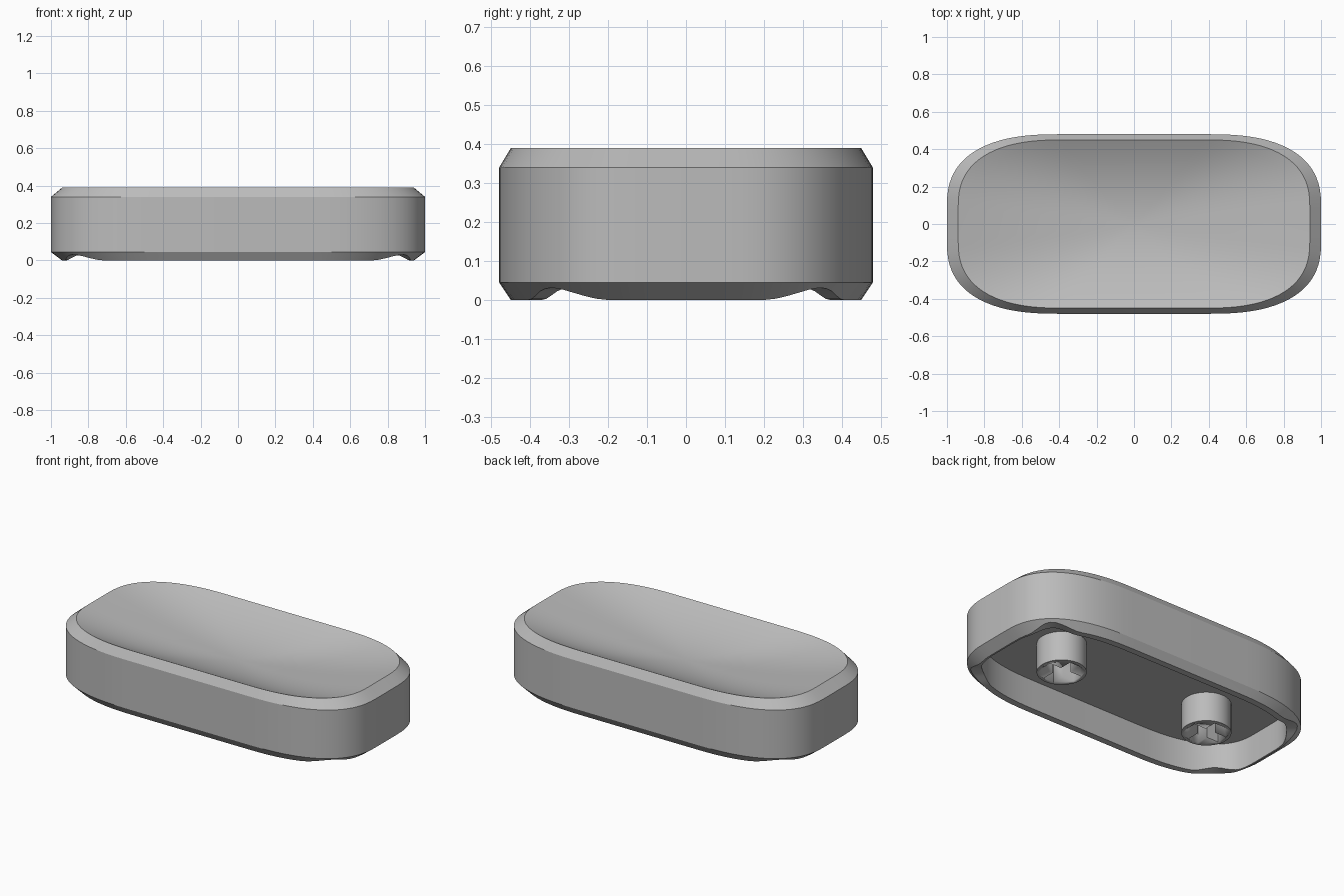
import bpy
import bmesh
from math import cos, sin, pi, radians

cube = bpy.data.objects.get("Cube")
if cube:
    bpy.data.objects.remove(cube, do_unlink=True)

grey = bpy.data.materials.new("warm_grey_plastic")
GREY = (0.5, 0.5, 0.5, 1)
grey.diffuse_color = GREY
grey.use_nodes = True
grey.node_tree.nodes["Principled BSDF"].inputs["Base Color"].default_value = GREY

CORNER_STEPS = 20
HALF_X, HALF_Y = 1.0, 0.48
CEILING, RIM, DISH = 0.18, 0.39, 0.12


def outline(hx, hy):
    """Rounded rectangle with soft squircle corners, counter-clockwise."""
    fx, fy, p = 0.4 * hx, 0.2 * hy, 2 / 2.5
    quarter = []
    for i in range(CORNER_STEPS + 1):
        a = pi / 2 * i / CORNER_STEPS
        quarter.append((fx + (hx - fx) * max(cos(a), 0) ** p,
                        fy + (hy - fy) * max(sin(a), 0) ** p))
    half = quarter + [(-x, y) for x, y in reversed(quarter)]
    return half + [(-x, -y) for x, y in half]


def ease(v):
    v = min(max(v, 0), 1)
    return v * v * (3 - 2 * v)


def lift(x, y):
    """How far the bottom edge is raised: 0 on the sides, nearly 1 at corners."""
    return 0.96 * ease((abs(x) - 0.72) / 0.16) * ease((abs(y) - 0.2) / 0.18)


def finish(name, bm, angle):
    bmesh.ops.recalc_face_normals(bm, faces=bm.faces)
    mesh = bpy.data.meshes.new(name)
    bm.to_mesh(mesh)
    bm.free()
    mesh.materials.append(grey)
    ob = bpy.data.objects.new(name, mesh)
    bpy.context.collection.objects.link(ob)
    bpy.ops.object.select_all(action='DESELECT')
    ob.select_set(True)
    bpy.context.view_layer.objects.active = ob
    bpy.ops.object.shade_smooth_by_angle(angle=radians(angle))
    return ob


# Cap shell: rings from the dish centre, over the rim, down and up inside
rings = []
for i in range(1, 13):
    r = i / 12
    rings.append([(x * r, y * r, RIM - DISH * (1 - r * r))
                  for x, y in outline(0.94, 0.45)])
outer = outline(HALF_X, HALF_Y)
foot = outline(0.94, 0.45)
inner = outline(0.93, 0.41)
rings.append([(x, y, 0.34) for x, y in outer])
rings.append([(x, y, 0.045) for x, y in outer])
lower, inside = [], []
for (ox, oy), (bx, by), (ix, iy) in zip(outer, foot, inner):
    f = lift(bx, by)
    lower.append((bx + (ox - bx) * f, by + (oy - by) * f, 0.045 * f))
    inside.append((ix, iy, 0.045 * f))
rings += [lower, inside, [(x, y, CEILING) for x, y in inner]]

bm = bmesh.new()
loops = [[bm.verts.new(p) for p in ring] for ring in rings]
n = len(outer)
centre = bm.verts.new((0, 0, RIM - DISH))
for j in range(n):
    k = (j + 1) % n
    bm.faces.new((centre, loops[0][j], loops[0][k]))
    for a, b in zip(loops, loops[1:]):
        bm.faces.new((a[j], b[j], b[k], a[k]))
bm.faces.new(loops[-1])
finish("cap_shell", bm, 25)


# Mounting stems: cylinders with a cross-shaped socket
def prism(points, z0, z1):
    bm = bmesh.new()
    face = bm.faces.new([bm.verts.new((x, y, z0)) for x, y in points])
    top = bmesh.ops.extrude_face_region(bm, geom=[face])
    verts = [v for v in top["geom"] if isinstance(v, bmesh.types.BMVert)]
    bmesh.ops.translate(bm, verts=verts, vec=(0, 0, z1 - z0))
    return bm


def cross(cx, arm, w):
    pts = [(arm, -w), (arm, w), (w, w)]
    out = []
    for _ in range(4):
        out += pts
        pts = [(-y, x) for x, y in pts]
    return [(cx + x, y) for x, y in out]


for side, cx in (("left", 0.52), ("right", -0.52)):
    circle = [(cx + 0.138 * cos(2 * pi * i / 48), 0.138 * sin(2 * pi * i / 48))
              for i in range(48)]
    stem = finish(side + "_stem", prism(circle, 0.0, CEILING + 0.01), 30)
    cutter = finish("socket_cutter", prism(cross(cx, 0.112, 0.034), -0.05, 0.16), 30)
    cutter.hide_render = True
    cut = stem.modifiers.new("socket", 'BOOLEAN')
    cut.operation = 'DIFFERENCE'
    cut.solver = 'EXACT'
    cut.object = cutter
    bpy.context.view_layer.objects.active = stem
    bpy.ops.object.modifier_apply(modifier=cut.name)
    bpy.data.objects.remove(cutter, do_unlink=True)
